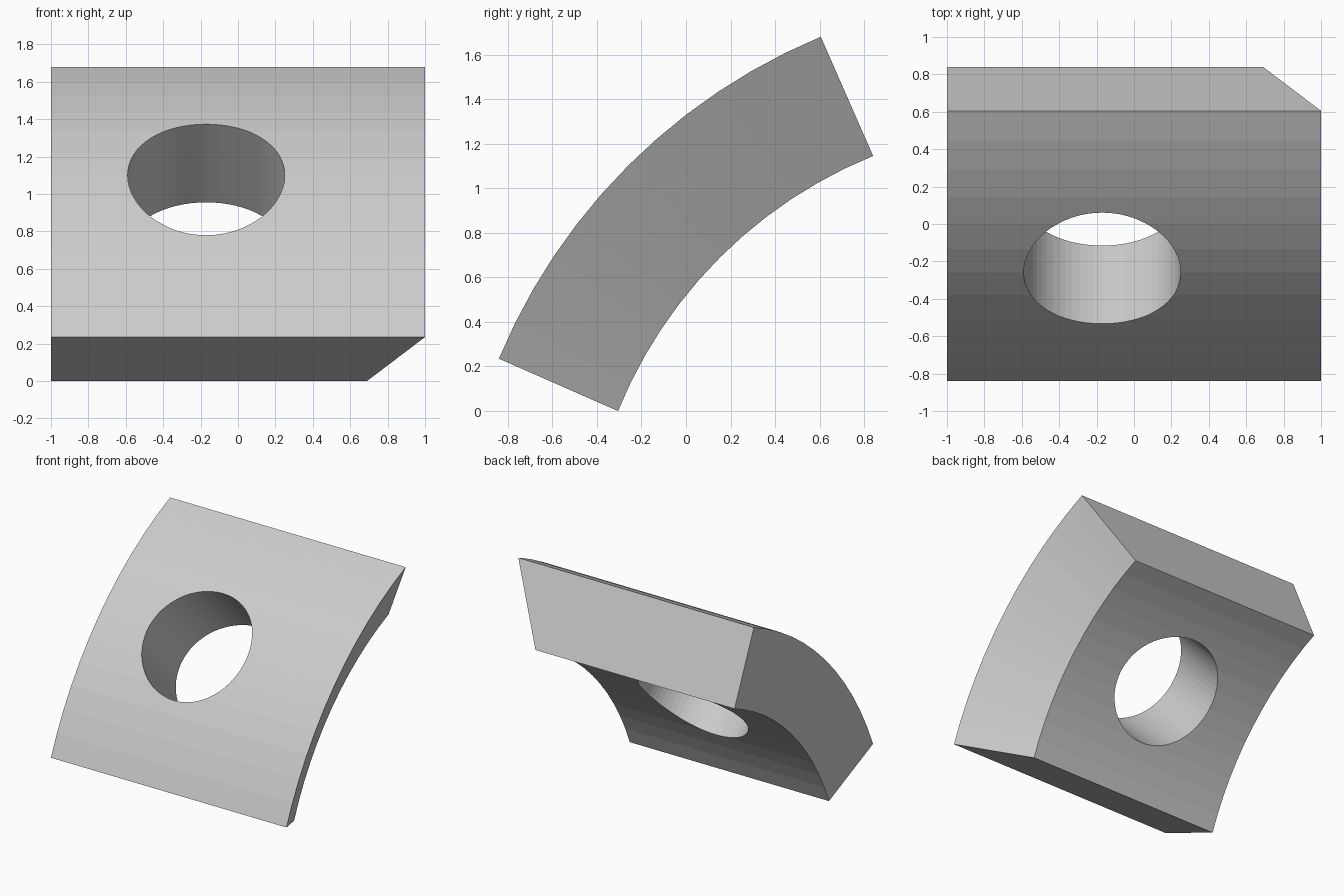
import bpy, bmesh, math
from mathutils import Vector

if "Cube" in bpy.data.objects:
    bpy.data.objects.remove(bpy.data.objects["Cube"])

SEGS = 12
MID = 0.84 / math.sqrt(2)          # mirror line of the arc: y + z = 0.84


def arc(start, radius):
    """Points (y, z) of an arc from start to its mirror image."""
    half = MID - (start[0] + start[1]) / math.sqrt(2)
    v0 = (start[1] - start[0]) / math.sqrt(2)
    a = math.asin(half / radius)
    pts = []
    for i in range(SEGS + 1):
        t = -a + 2 * a * i / SEGS
        u = MID + radius * math.sin(t)
        v = v0 + radius * (math.cos(t) - math.cos(a))
        pts.append(((u - v) / math.sqrt(2), (u + v) / math.sqrt(2)))
    return pts


def make_object(name, bm):
    bmesh.ops.recalc_face_normals(bm, faces=bm.faces)
    mesh = bpy.data.meshes.new(name)
    bm.to_mesh(mesh)
    bm.free()
    ob = bpy.data.objects.new(name, mesh)
    bpy.context.collection.objects.link(ob)
    return ob


# Curved slab: a four-sided section with one slanted end, swept along the arc
bm = bmesh.new()
rings = []
for (yo, zo), (yi, zi) in zip(arc((-0.84, 0.235), 2.68), arc((-0.305, 0.0), 2.08)):
    section = [(-1, yo, zo), (1, yo, zo), (0.69, yi, zi), (-1, yi, zi)]
    rings.append([bm.verts.new(p) for p in section])
for a, b in zip(rings, rings[1:]):
    for k in range(4):
        n = (k + 1) % 4
        bm.faces.new((a[k], a[n], b[n], b[k]))
bm.faces.new(rings[0])
bm.faces.new(rings[-1])
slab = make_object("curved_slab", bm)

# Round hole through the middle of the curve
bm = bmesh.new()
bmesh.ops.create_cone(bm, cap_ends=True, segments=64, radius1=0.42, radius2=0.42, depth=3)
cutter = make_object("hole_cutter", bm)
cutter.location = (-0.17, -0.05, 0.89)
cutter.rotation_euler = Vector((0, -1, 1)).to_track_quat('Z', 'Y').to_euler()
cutter.hide_render = True
cutter.display_type = 'WIRE'

hole = slab.modifiers.new("hole", 'BOOLEAN')
hole.operation = 'DIFFERENCE'
hole.solver = 'EXACT'
hole.object = cutter
